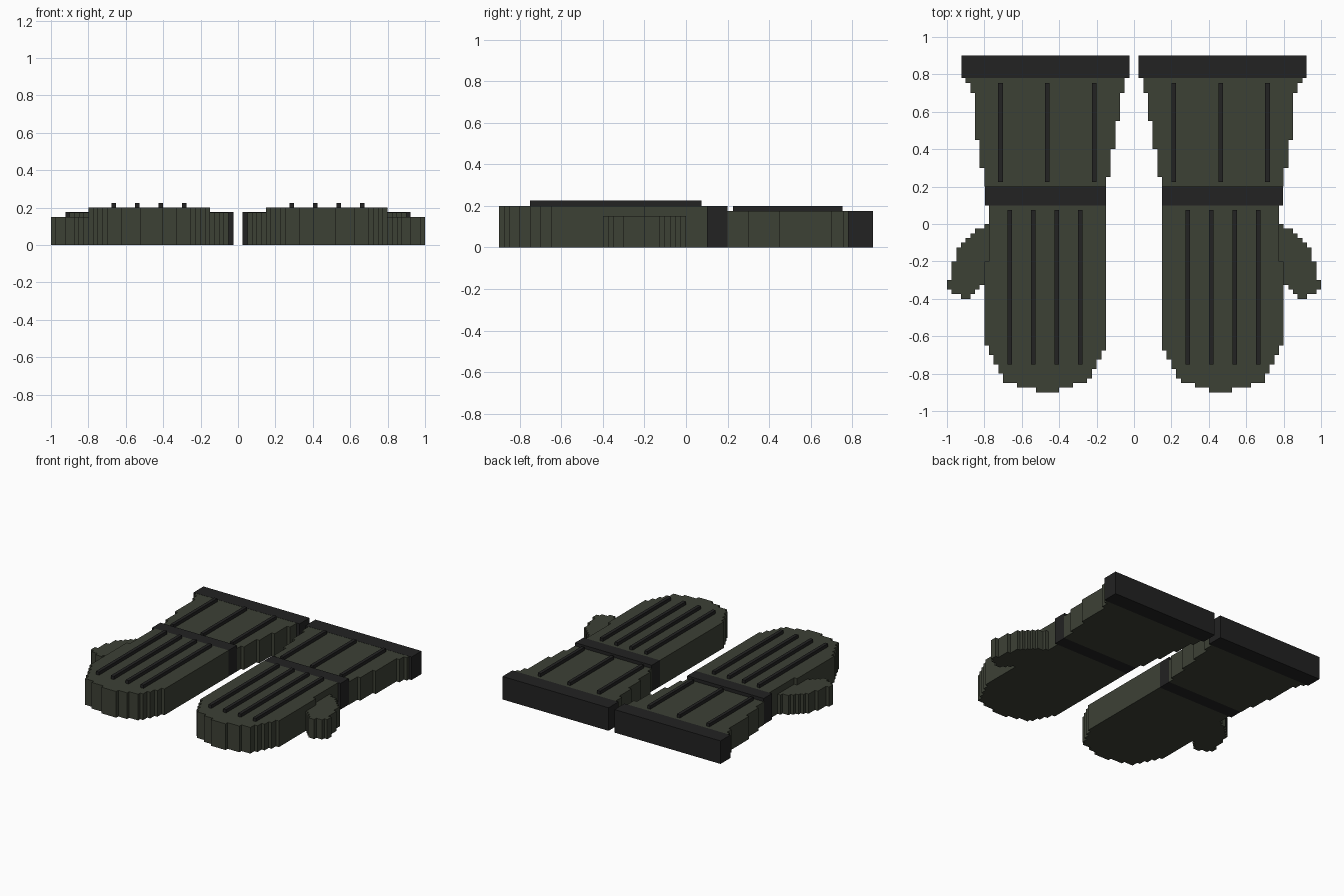
import bpy, bmesh

if "Cube" in bpy.data.objects:
    bpy.data.objects.remove(bpy.data.objects["Cube"])


def material(name, rgb):
    m = bpy.data.materials.new(name)
    m.diffuse_color = (*rgb, 1)
    m.use_nodes = True
    m.node_tree.nodes["Principled BSDF"].inputs["Base Color"].default_value = m.diffuse_color
    return m


GREEN = material("olive green", (0.046, 0.052, 0.036))
BLACK = material("soft black", (0.016, 0.016, 0.016))


def slab(name, rows, y_end, z0, z1, mat, side):
    """Extrude a stepped outline. rows: (top y, inner x, outer x), going down in y."""
    ends = [r[0] for r in rows[1:]] + [y_end]
    inner, outer = [], []
    for (y, a, b), e in zip(rows, ends):
        for pts, x in ((inner, a), (outer, b)):
            if len(pts) > 1 and pts[-1][0] == x:
                pts[-1] = (x, e)          # same width: lengthen the last step
            else:
                pts += [(x, y), (x, e)]
    outline = inner + outer[::-1]
    bm = bmesh.new()
    face = bm.faces.new([bm.verts.new((side * x, y, z0)) for x, y in outline])
    top = bmesh.ops.extrude_face_region(bm, geom=[face])["geom"]
    for v in top:
        if isinstance(v, bmesh.types.BMVert):
            v.co.z = z1
    bmesh.ops.recalc_face_normals(bm, faces=bm.faces)
    me = bpy.data.meshes.new(name)
    bm.to_mesh(me)
    bm.free()
    me.materials.append(mat)
    bpy.context.collection.objects.link(bpy.data.objects.new(name, me))


def box(name, x0, x1, y0, y1, z0, z1, mat, side):
    slab(name, [(y1, x0, x1)], y0, z0, z1, mat, side)


# Stepped outlines of one mitten
HAND = [(.10, .15, .775), (-.20, .15, .80), (-.65, .15, .775), (-.675, .175, .775),
        (-.70, .175, .75), (-.725, .20, .75), (-.75, .20, .725), (-.775, .225, .725),
        (-.80, .225, .70), (-.825, .25, .70), (-.85, .325, .625), (-.875, .40, .525)]
THUMB = [(0, .775, .80), (-.025, .775, .85), (-.05, .775, .875), (-.075, .775, .90),
         (-.10, .775, .925), (-.125, .775, .95), (-.20, .775, .975), (-.30, .80, 1.0),
         (-.325, .825, 1.0), (-.35, .85, .975), (-.375, .875, .925)]
GAUNTLET = [(.78, .05, .90), (.755, .05, .875), (.70, .075, .85), (.55, .10, .85),
            (.45, .10, .825), (.40, .125, .825), (.30, .125, .80), (.25, .15, .80)]

for side, label in ((1, "right"), (-1, "left")):
    slab(label + "_hand", HAND, -.90, 0, .20, GREEN, side)
    slab(label + "_thumb", THUMB, -.40, 0, .15, GREEN, side)
    slab(label + "_gauntlet", GAUNTLET, .20, 0, .175, GREEN, side)
    box(label + "_wrist_band", .15, .797, .10, .20, 0, .20, BLACK, side)
    box(label + "_cuff_trim", .025, .922, .78, .90, 0, .176, BLACK, side)
    # Raised ribs on the back of the hand and on the gauntlet
    for i in range(4):
        x = .287 + .1255 * i
        box(f"{label}_hand_rib_{i + 1}", x - .0125, x + .0125, -.75, .075, .20, .225, BLACK, side)
    for i in range(3):
        x = .212 + .251 * i
        box(f"{label}_gauntlet_rib_{i + 1}", x - .0125, x + .0125, .225, .753, .175, .20, BLACK, side)
